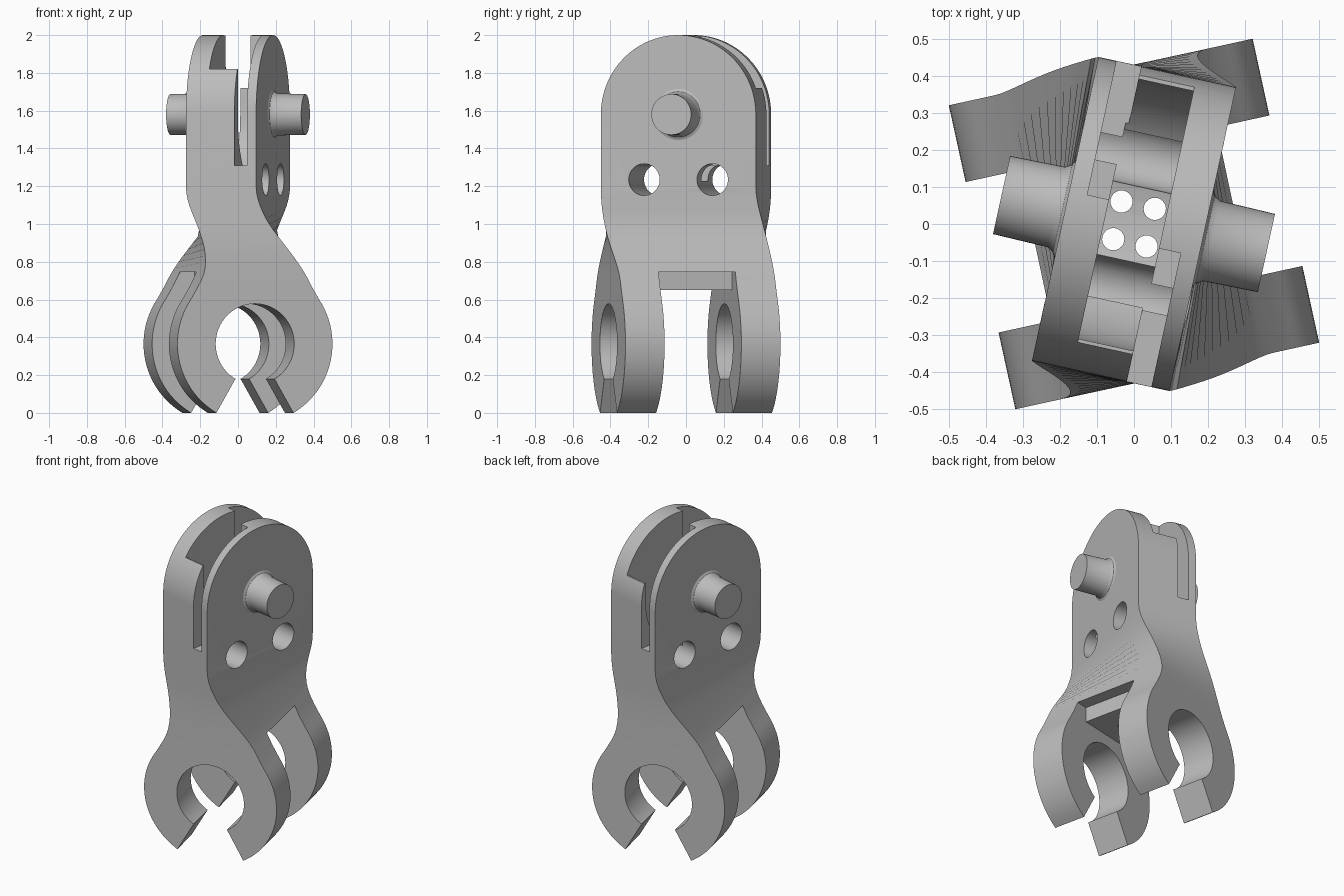
import bpy, bmesh, math
from mathutils import Matrix

cube = bpy.data.objects.get("Cube")
if cube:
    bpy.data.objects.remove(cube, do_unlink=True)

TWIST = math.radians(12.35)
HOOK_ROT, HEAD_ROT = TWIST, -TWIST
R = 0.42                 # outer radius of hooks and head
HOOK_Z, HEAD_Z = 0.365, 1.58
THICK = 0.19             # half thickness of the head

grey = bpy.data.materials.new("plain grey")
grey.use_nodes = True
colour = (0.5, 0.5, 0.5, 1)
grey.diffuse_color = colour
grey.node_tree.nodes["Principled BSDF"].inputs["Base Color"].default_value = colour


def finish(name, bm):
    bmesh.ops.recalc_face_normals(bm, faces=bm.faces)
    mesh = bpy.data.meshes.new(name)
    bm.to_mesh(mesh)
    bm.free()
    mesh.materials.append(grey)
    obj = bpy.data.objects.new(name, mesh)
    bpy.context.collection.objects.link(obj)
    return obj


def activate(obj):
    bpy.ops.object.select_all(action='DESELECT')
    obj.select_set(True)
    bpy.context.view_layer.objects.active = obj


def prism(name, points, axis, lo, hi, rot):
    """Extrude a 2D outline along an axis, then turn it about z."""
    place = {'x': lambda p, d: (d, p[0], p[1]),
             'y': lambda p, d: (p[0], d, p[1]),
             'z': lambda p, d: (p[0], p[1], d)}[axis]
    bm = bmesh.new()
    rings = [[bm.verts.new(place(p, d)) for p in points] for d in (lo, hi)]
    n = len(points)
    for ring in rings:
        bm.faces.new(ring)
    for i in range(n):
        j = (i + 1) % n
        bm.faces.new((rings[0][i], rings[0][j], rings[1][j], rings[1][i]))
    bm.transform(Matrix.Rotation(rot, 4, 'Z'))
    return finish(name, bm)


def circle(cx, cy, r, n=48):
    return [(cx + r * math.cos(2 * math.pi * i / n),
             cy + r * math.sin(2 * math.pi * i / n)) for i in range(n)]


def rect(x0, x1, y0, y1):
    return [(x0, y0), (x1, y0), (x1, y1), (x0, y1)]


def cut(body, cutter):
    cutter.hide_render = True
    activate(body)
    mod = body.modifiers.new("cut", 'BOOLEAN')
    mod.operation = 'DIFFERENCE'
    mod.solver = 'EXACT'
    mod.object = cutter
    bpy.ops.object.modifier_apply(modifier=mod.name)
    bpy.data.objects.remove(cutter, do_unlink=True)


# Body: stacked rectangles, round below, necked and twisted, round on top
def twist_at(z):
    t = min(max((z - 0.7) / 0.5, 0), 1)
    t = t * t * (3 - 2 * t)
    return HOOK_ROT + (HEAD_ROT - HOOK_ROT) * t


sections = []
for i in range(25):
    a = math.radians(-60 + 94 * i / 24)
    sections.append((HOOK_Z + R * math.sin(a), R * math.cos(a), R))
foot_z, foot_a, _ = sections[-1]
sections[0] = (0, sections[0][1], R)
steps = 18
for i in range(1, steps + 1):
    t = i / steps
    z = foot_z + (1.2 - foot_z) * t
    s = min((z - foot_z) / (1.04 - foot_z), 1)
    sections.append((z, THICK + (foot_a - THICK) * (1 - s) ** 1.7, R))
for i in range(33):
    a = math.radians(89 * i / 32)
    sections.append((HEAD_Z + R * math.sin(a), THICK, R * math.cos(a)))

bm = bmesh.new()
rings = []
for z, a, b in sections:
    turn = Matrix.Rotation(twist_at(z), 4, 'Z')
    ring = [bm.verts.new((x, y, z)) for x, y in rect(-a, a, -b, b)]
    bmesh.ops.transform(bm, matrix=turn, verts=ring)
    rings.append(ring)
for low, high in zip(rings, rings[1:]):
    for i in range(4):
        j = (i + 1) % 4
        bm.faces.new((low[i], low[j], high[j], high[i]))
bm.faces.new(rings[0])
bm.faces.new(rings[-1])
body = finish("twisted_body", bm)

# Hooks: bore, open mouth and the gap between the pair
cut(body, prism("hook_bore", circle(0, HOOK_Z, 0.213, 64), 'y', -0.7, 0.7, HOOK_ROT))
mouth = [(0, HOOK_Z), (-0.26, -0.09), (0.26, -0.09)]
cut(body, prism("hook_mouth", mouth, 'y', -0.7, 0.7, HOOK_ROT))
gap = [(-0.7, -0.1), (0.7, -0.1), (0.7, 0.745), (0.19, 0.745),
       (0.19, 0.65), (-0.19, 0.65), (-0.19, 0.745), (-0.7, 0.745)]
cut(body, prism("hook_gap", gap, 'y', -0.208, 0.208, HOOK_ROT))

# Head: wheel slot with a round floor and end walls of uneven height
floor = [(0.025 - 0.36 * math.cos(math.pi * i / 32),
          HEAD_Z - 0.36 * math.sin(math.pi * i / 32)) for i in range(33)]
slot = [(-0.6, 1.82), (-0.335, 1.82)] + floor + [
    (0.385, 1.72), (0.6, 1.72), (0.6, 2.2), (-0.6, 2.2)]
cut(body, prism("wheel_slot", slot, 'x', -0.08, 0.08, HEAD_ROT))

# Offset line exits at the front and back of the slot
for s in (0, math.pi):
    cut(body, prism("line_exit", rect(-0.6, -0.05, 1.31, 2.2), 'x', 0.072, 0.14, HEAD_ROT + s))

# Cross holes through the head and drain holes in the slot floor
for s in (-1, 1):
    cut(body, prism("cross_hole", circle(s * 0.185, 1.235, 0.084), 'x', -0.5, 0.5, HEAD_ROT))
for sx in (-1, 1):
    for sy in (-1, 1):
        cut(body, prism("drain_hole", circle(sx * 0.046, sy * 0.052, 0.03, 24),
                        'z', 0.5, 1.5, HEAD_ROT))

# Axle stubs with a flared root, one on each cheek
stubs = []
profile = [(0.18, 0.135), (0.19, 0.135), (0.197, 0.121), (0.215, 0.111), (0.366, 0.108)]
for side, turn in (("left", 0), ("right", math.pi)):
    bm = bmesh.new()
    loops = [[bm.verts.new((x, p, q)) for p, q in circle(0, HEAD_Z, r)] for x, r in profile]
    for low, high in zip(loops, loops[1:]):
        for i in range(len(low)):
            j = (i + 1) % len(low)
            bm.faces.new((low[i], low[j], high[j], high[i]))
    bm.faces.new(loops[0])
    bm.faces.new(loops[-1])
    bm.transform(Matrix.Rotation(HEAD_ROT + turn, 4, 'Z'))
    stubs.append(finish(side + "_axle_stub", bm))

for obj in [body] + stubs:
    activate(obj)
    bpy.ops.object.shade_smooth_by_angle(angle=math.radians(30))
